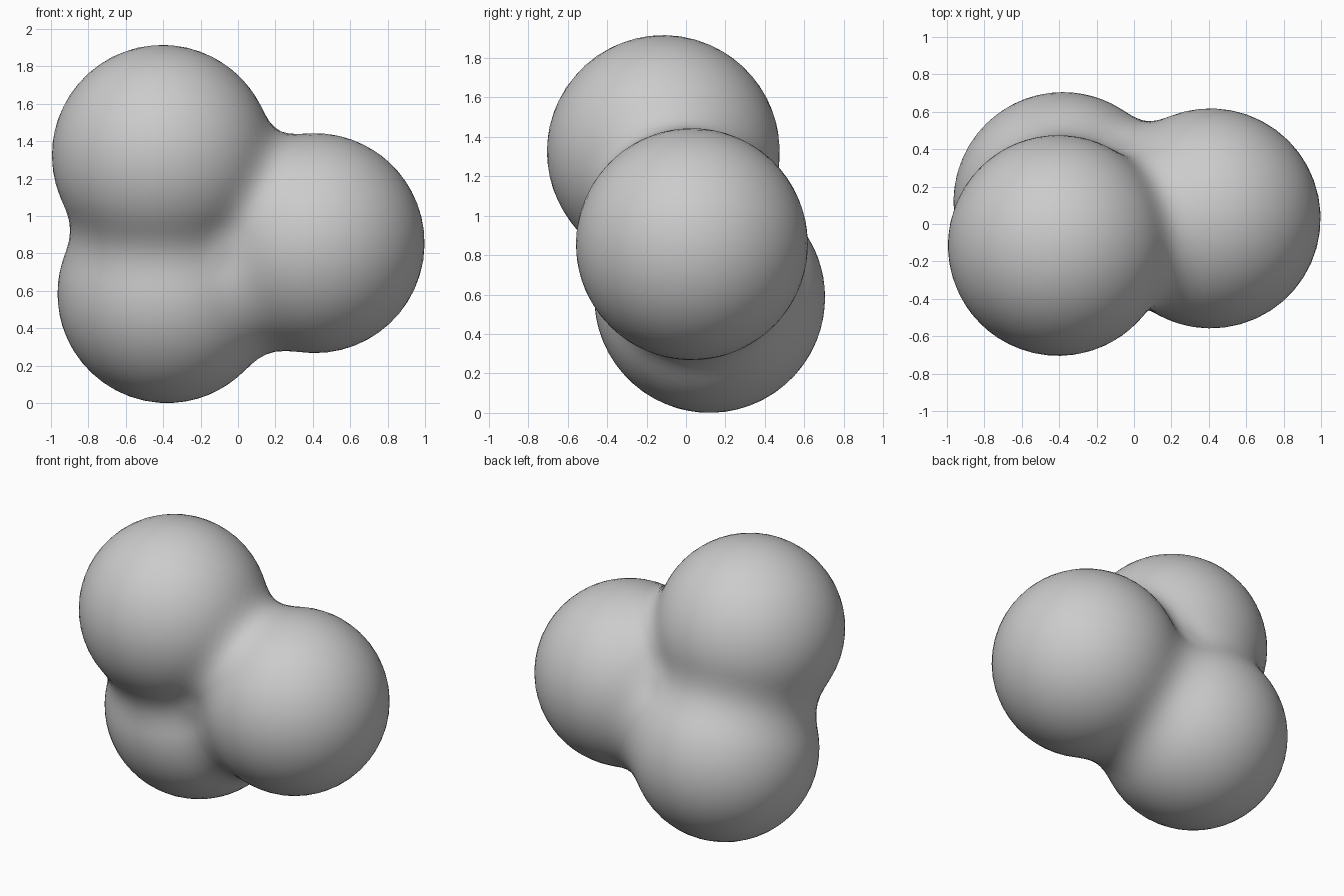
import bpy, bmesh
from mathutils import Vector

if "Cube" in bpy.data.objects:
    bpy.data.objects.remove(bpy.data.objects["Cube"])

# Three lobes: centre and radius
lobes = [(Vector((-0.405, -0.115, 1.325)), 0.59),
         (Vector((-0.38, 0.12, 0.585)), 0.585),
         (Vector((0.41, 0.03, 0.855)), 0.588)]
BLEND = 0.2   # softness of the creases between lobes
core = sum((c for c, r in lobes), Vector()) / 3


def smooth_min(a, b):
    h = max(BLEND - abs(a - b), 0)
    return min(a, b) - h * h / (4 * BLEND)


def distance(p):
    d = [(p - c).length - r for c, r in lobes]
    # start with the closest pair so the blend is independent of order
    d.sort()
    return smooth_min(smooth_min(d[0], d[1]), d[2])


# Push a sphere outwards from the core until it meets the blended surface
bm = bmesh.new()
bmesh.ops.create_icosphere(bm, subdivisions=5, radius=1)
for v in bm.verts:
    ray = v.co.normalized()
    near, far = 0.0, 1.6
    for _ in range(22):
        mid = (near + far) / 2
        if distance(core + ray * mid) < 0:
            near = mid
        else:
            far = mid
    v.co = core + ray * near
for f in bm.faces:
    f.smooth = True

mesh = bpy.data.meshes.new("blended_blob")
bm.to_mesh(mesh)
bm.free()
blob = bpy.data.objects.new("blended_blob", mesh)
bpy.context.collection.objects.link(blob)
